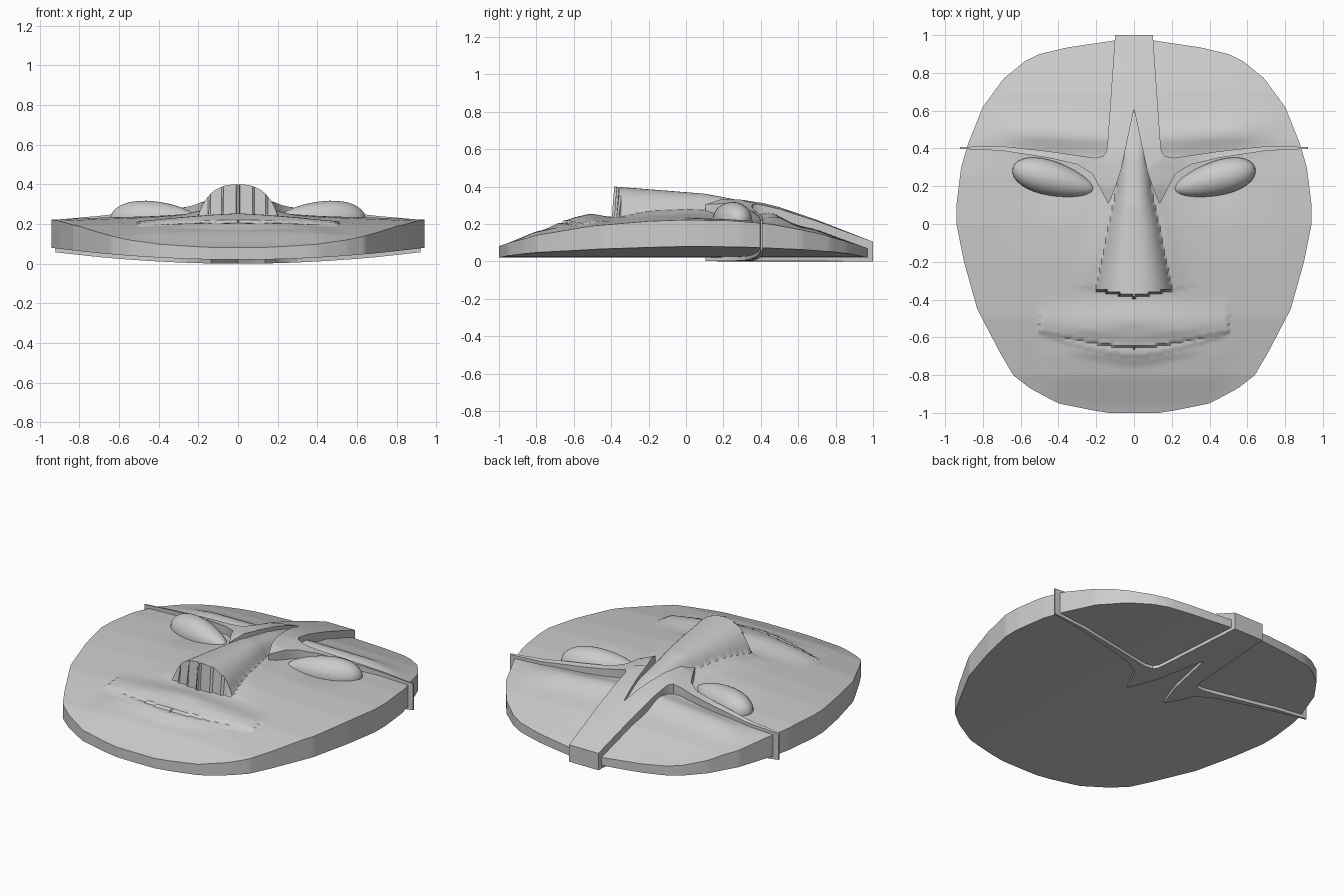
import bpy, bmesh, math
from mathutils import Vector

if "Cube" in bpy.data.objects:
    bpy.data.objects.remove(bpy.data.objects["Cube"])


def lerp_table(pts, t):
    if t <= pts[0][0]:
        return pts[0][1]
    for (a, va), (b, vb) in zip(pts, pts[1:]):
        if t <= b:
            return va + (vb - va) * (t - a) / (b - a)
    return pts[-1][1]


def smooth(a, b, t):
    t = max(0.0, min(1.0, (t - a) / (b - a)))
    return t * t * (3 - 2 * t)


def finish(bm, name, angle=35):
    bmesh.ops.recalc_face_normals(bm, faces=bm.faces)
    me = bpy.data.meshes.new(name)
    bm.to_mesh(me)
    bm.free()
    ob = bpy.data.objects.new(name, me)
    bpy.context.collection.objects.link(ob)
    bpy.ops.object.select_all(action='DESELECT')
    ob.select_set(True)
    bpy.context.view_layer.objects.active = ob
    bpy.ops.object.shade_smooth_by_angle(angle=math.radians(angle))
    return ob


# Outline half width, rim height and nose profiles along y
WIDTH = [(-1, .13), (-.99, .2), (-.95, .4), (-.87, .55), (-.8, .64), (-.68, .71),
         (-.45, .83), (-.2, .90), (0, .94), (.1, .94), (.3, .915), (.42, .88),
         (.62, .8), (.77, .69), (.86, .58), (.9, .5), (.935, .35), (.972, .1)]
RIM = [(-1, .082), (-.8, .14), (-.5, .19), (-.2, .215), (0, .222), (.25, .217),
       (.45, .2), (.7, .152), (.9, .095), (.972, .07)]
NOSE_TOP = [(-.38, .40), (.1, .362), (.35, .315), (.6, .24)]
NOSE_WIDTH = [(-.38, .205), (0, .135), (.15, .10), (.6, .05)]


def face_top(x, y, s):
    a = abs(x)
    z = lerp_table(RIM, y)
    z += .022 * (1 - s * s) * smooth(-1, -.5, y) * (1 - smooth(.6, .97, y))
    # soft cheek hollows and rise beside the nose
    z += .02 * math.exp(-(a / .3) ** 2) * smooth(-.6, -.3, y) * (1 - smooth(.3, .6, y))
    z -= .018 * math.exp(-((a - .42) / .18) ** 2 - ((y - .22) / .15) ** 2)
    # brow ridge
    z += .03 * math.exp(-((y - .46 - .06 * a) / .08) ** 2) * (1 - smooth(.5, .85, a))
    # lips: upper lip overhangs the lower one
    if a < .5:
        k = 1 - (a / .5) ** 2
        line = -.655 + .085 * (a / .49) ** 1.3
        low = line - .04 * k ** .5 - .004
        crest = -.46 - .08 * (a / .5)
        if y > line:
            lip = .042 * smooth(-.37, crest - .08, y) * (.45 + .55 * k)
            lip *= .75 + .25 * smooth(line, line + .07, y)
        elif y > low:
            lip = .018 * k ** .5
        else:
            lip = .012 * k * smooth(low - .07, low, y)
        z += lip
    # chin pad
    z += .012 * (1 - smooth(.35, .55, a)) * smooth(-1, -.8, y) * (1 - smooth(-.7, -.6, y))
    # nose: domed section with a sharp underside
    base_y = -.385 + .035 * (a / .2)
    if base_y < y < .6:
        w = lerp_table(NOSE_WIDTH, y)
        t = a / w
        dome = (1 - t ** 2.6) ** .7 if t < 1 else 0
        flare = .16 * math.exp(-((t - 1) / .5) ** 2) if t >= 1 else .16
        h = max(0, lerp_table(NOSE_TOP, y) - z)
        z += h * (flare * (1 - smooth(.15, .5, y)) * smooth(-.42, -.1, y) * (dome == 0)
                  if dome == 0 else max(dome, flare * (1 - smooth(.15, .5, y)) * smooth(-.42, -.1, y)))
    return z


def face_bottom(x):
    return .02 + .06 * (x / .94) ** 2


# Face shell: matching top and bottom grids closed by a rim wall
bm = bmesh.new()
R, C = 160, 128
grids = ([], [])
for i in range(R + 1):
    y = -1 + 1.972 * i / R
    w = lerp_table(WIDTH, y)
    top, bot = [], []
    for j in range(C + 1):
        s = 2 * j / C - 1
        s = math.copysign(abs(s) ** 1.25, s)
        x = s * w
        top.append(bm.verts.new((x, y, face_top(x, y, s))))
        bot.append(bm.verts.new((x, y, face_bottom(x))))
    grids[0].append(top)
    grids[1].append(bot)
for g in grids:
    for i in range(R):
        for j in range(C):
            bm.faces.new((g[i][j], g[i][j + 1], g[i + 1][j + 1], g[i + 1][j]))


def loop(g):
    return (g[0] + [r[-1] for r in g[1:]] + g[-1][-2::-1] + [r[0] for r in g[-2:0:-1]])


a, b = loop(grids[0]), loop(grids[1])
for k in range(len(a)):
    n = (k + 1) % len(a)
    bm.faces.new((a[k], a[n], b[n], b[k]))
finish(bm, "face")

# Headband: central strip that forks around the nose and sweeps into the brows
half = [(.1, 1), (.14, .43), (.145, .385), (.165, .358), (.21, .35), (.45, .385),
        (.7, .412), (.92, .408), (.92, .398), (.7, .388), (.45, .35), (.3, .315),
        (.22, .265), (.175, .18), (.135, .105), (.1, .19), (.07, .28), (.04, .42)]
outline = half + [(0, .61)] + [(-x, y) for x, y in reversed(half)]
BAND = [(.1, .315), (.2, .335), (.36, .326), (.5, .29), (.7, .222), (1, .105)]
ARM = [(.1, 0), (.25, .045), (.5, .062), (.7, .078), (.92, .095)]

bm = bmesh.new()
bm.faces.new([bm.verts.new((x, y, 0)) for x, y in outline])
bmesh.ops.triangulate(bm, faces=bm.faces[:])
cuts = [((0, v, 0), (0, 1, 0)) for v in (.2, .3, .5, .6, .7, .8, .9)]
cuts += [((v * m, 0, 0), (1, 0, 0)) for v in (.3, .6) for m in (1, -1)]
for co, no in cuts:
    bmesh.ops.bisect_plane(bm, geom=bm.verts[:] + bm.edges[:] + bm.faces[:],
                           plane_co=co, plane_no=no)
low = bm.verts[:]
ext = bmesh.ops.extrude_face_region(bm, geom=bm.faces[:], use_keep_orig=True)
high = [e for e in ext['geom'] if isinstance(e, bmesh.types.BMVert)]
for v in low:
    v.co.z = face_bottom(v.co.x) - .02
for v in high:
    v.co.z = lerp_table(BAND, v.co.y) - lerp_table(ARM, abs(v.co.x))
finish(bm, "headband")

# Eyes: tilted almond domes, narrower toward the nose
for side, name in ((1, "right_eye"), (-1, "left_eye")):
    bm = bmesh.new()
    bmesh.ops.create_uvsphere(bm, u_segments=32, v_segments=20, radius=1)
    t = math.radians(15)
    for v in bm.verts:
        x, y, z = v.co
        taper = .9 + .22 * x
        px, py = .225 * x, .1 * y * taper
        v.co = Vector((side * (.425 + px * math.cos(t) - py * math.sin(t)),
                       .238 + px * math.sin(t) + py * math.cos(t),
                       .225 + .1 * z * taper))
    finish(bm, name, 60)
